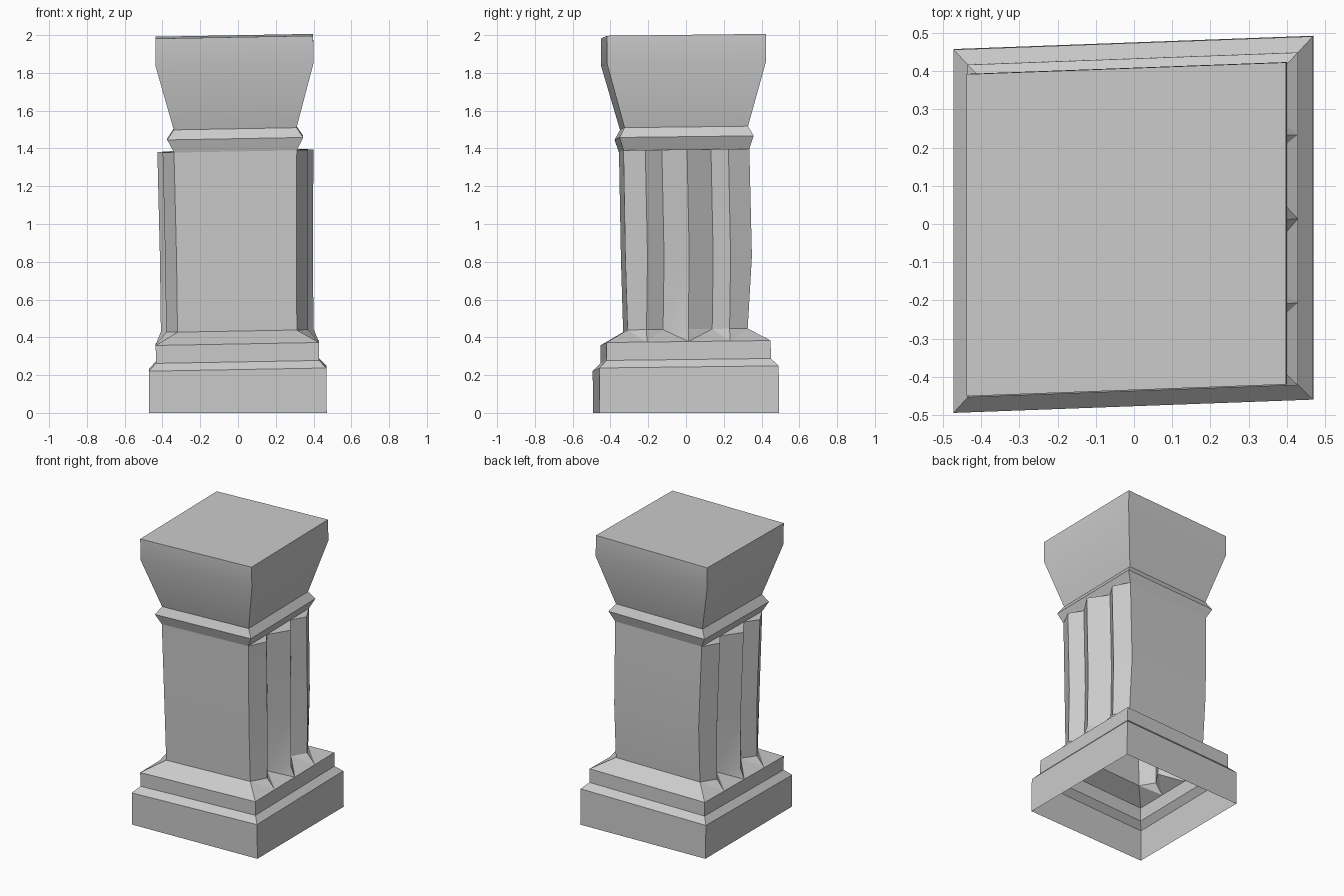
import bpy, bmesh, math

cube = bpy.data.objects.get("Cube")
if cube:
    bpy.data.objects.remove(cube, do_unlink=True)

stone = bpy.data.materials.new("grey_stone")
stone.use_nodes = True
GREY = (0.6, 0.6, 0.6, 1)
stone.diffuse_color = GREY
stone.node_tree.nodes["Principled BSDF"].inputs["Base Color"].default_value = GREY


def warp(co):
    """Weathered lean: shear in plan, slight tilt of every course above ground."""
    x, y, z = co
    rise = min(z / 0.2, 1)
    return (x - 0.01 * z,
            y + 0.037 * x - 0.007 * z,
            z + rise * (0.018 * x + 0.012 * y))


def finish(bm, name):
    for v in bm.verts:
        v.co = warp(v.co)
    bmesh.ops.recalc_face_normals(bm, faces=bm.faces)
    mesh = bpy.data.meshes.new(name)
    bm.to_mesh(mesh)
    bm.free()
    mesh.materials.append(stone)
    obj = bpy.data.objects.new(name, mesh)
    bpy.context.collection.objects.link(obj)
    bpy.ops.object.select_all(action='DESELECT')
    obj.select_set(True)
    bpy.context.view_layer.objects.active = obj
    bpy.ops.object.shade_smooth_by_angle(angle=math.radians(20))
    return obj


def loft(bm, rings):
    for a, b in zip(rings, rings[1:]):
        for i in range(len(a)):
            j = (i + 1) % len(a)
            bm.faces.new((a[i], a[j], b[j], b[i]))


def square_course(name, profile, capped):
    """Stack of rectangles given as (half x, half y, z)."""
    bm = bmesh.new()
    rings = [[bm.verts.new((sx * hx, sy * hy, z))
              for sx, sy in ((1, -1), (1, 1), (-1, 1), (-1, -1))]
             for hx, hy, z in profile]
    loft(bm, rings)
    if capped:
        bm.faces.new(rings[-1])
    finish(bm, name)


# Stepped plinth, open underneath
square_course("plinth", [(0.47, 0.475, 0), (0.47, 0.475, 0.235),
                         (0.432, 0.435, 0.275), (0.432, 0.435, 0.37)], False)

# Neck moulding and flared capital
square_course("capital", [(0.325, 0.333, 1.388), (0.36, 0.355, 1.456),
                          (0.325, 0.327, 1.508), (0.418, 0.421, 1.848),
                          (0.418, 0.421, 1.994)], True)

# Shaft with three pointed ridges on each side: valley, peak, valley ...
PEAK_Y = (-0.22, 0, 0.22)
bm = bmesh.new()


def shaft_ring(hx, hy, z, shift):
    side = [(0, -hy), (0.06, PEAK_Y[0]), (0, -0.13), (0.088, PEAK_Y[1]),
            (0, 0.13), (0.06, PEAK_Y[2]), (0, hy)]
    pts = [(hx + d, y) for d, y in side] + [(-hx - d, y) for d, y in reversed(side)]
    return [bm.verts.new((x, y + shift, z)) for x, y in pts]


rings = [shaft_ring(0.316, 0.318, 0.437, 0), shaft_ring(0.317, 0.335, 0.82, 0.008),
         shaft_ring(0.325, 0.333, 1.388, 0)]
loft(bm, rings)

# Sloping ledge that the ridge feet run out to
foot = [(0.432, y) for y in (-0.435, *PEAK_Y, 0.435)]
foot += [(-x, y) for x, y in reversed(foot)]
foot = [bm.verts.new((x, y, 0.37)) for x, y in foot]
low, top = rings[0], rings[-1]
for f, r in ((0, 0), (5, 7)):
    for k in range(4):
        bm.faces.new((foot[f + k], foot[f + k + 1], low[r + 2 * k]))
    for k in range(3):
        peak = foot[f + k + 1]
        v0, p, v1 = low[r + 2 * k:r + 2 * k + 3]
        bm.faces.new((v0, peak, p))
        bm.faces.new((peak, v1, p))
        # Flat end of each ridge under the neck
        bm.faces.new(top[r + 2 * k:r + 2 * k + 3])
for a, b, c, d in ((4, 5, 7, 6), (9, 0, 0, 13)):
    bm.faces.new((foot[a], foot[b], low[c], low[d]))
finish(bm, "fluted_shaft")
